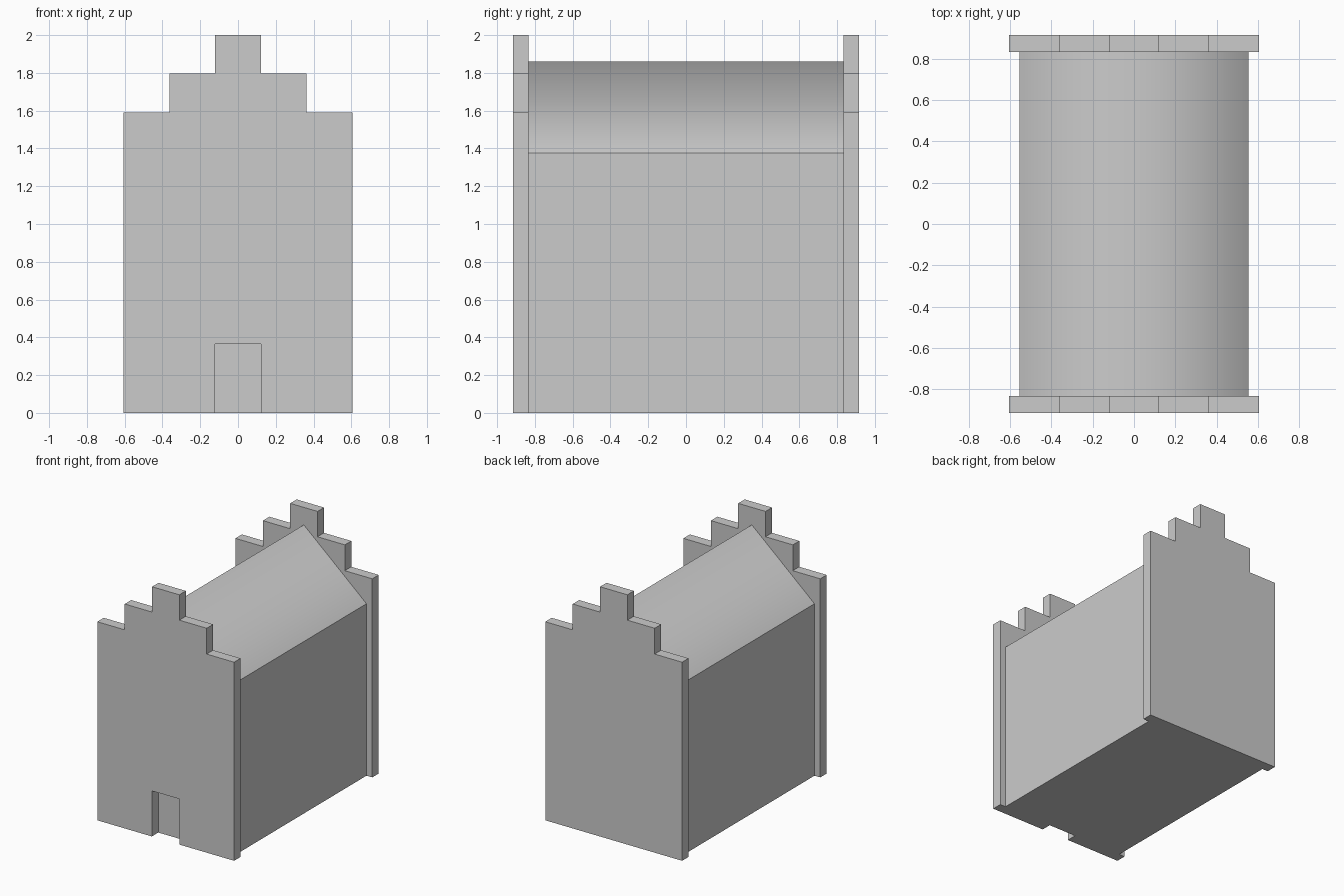
import bpy, bmesh

if "Cube" in bpy.data.objects:
    bpy.data.objects.remove(bpy.data.objects["Cube"])


def extrude_profile(name, pts, y0, y1):
    """Closed x/z profile extruded along y."""
    bm = bmesh.new()
    face = bm.faces.new([bm.verts.new((x, y0, z)) for x, z in pts])
    new = bmesh.ops.extrude_face_region(bm, geom=[face])["geom"]
    verts = [g for g in new if isinstance(g, bmesh.types.BMVert)]
    bmesh.ops.translate(bm, verts=verts, vec=(0, y1 - y0, 0))
    bmesh.ops.recalc_face_normals(bm, faces=bm.faces)
    # Only the roof slopes are smooth, blending over the ridge
    for f in bm.faces:
        f.smooth = f.normal.z > 0.1 and abs(f.normal.x) > 0.1
    for e in bm.edges:
        e.smooth = all(f.smooth for f in e.link_faces)
    mesh = bpy.data.meshes.new(name)
    bm.to_mesh(mesh)
    bm.free()
    obj = bpy.data.objects.new(name, mesh)
    bpy.context.collection.objects.link(obj)
    return obj


def mirrored(half):
    """Complete a right-hand half profile across x = 0."""
    return half + [(-x, z) for x, z in reversed(half) if x > 0]


END, WALL = 0.915, 0.833

# House body with pitched roof
extrude_profile("house_body",
                mirrored([(0.555, 0), (0.555, 1.377), (0, 1.86)]), -WALL, WALL)

# Stepped gables
steps = [(0.606, 0), (0.606, 1.59), (0.363, 1.59),
         (0.363, 1.797), (0.121, 1.797), (0.121, 2.0)]
extrude_profile("back_gable", mirrored(steps), WALL, END)

# Front gable has a doorway open at the ground
door = [(0.123, 0.365), (0.123, 0)]
extrude_profile("front_gable", mirrored(door + steps), -END, -WALL)
